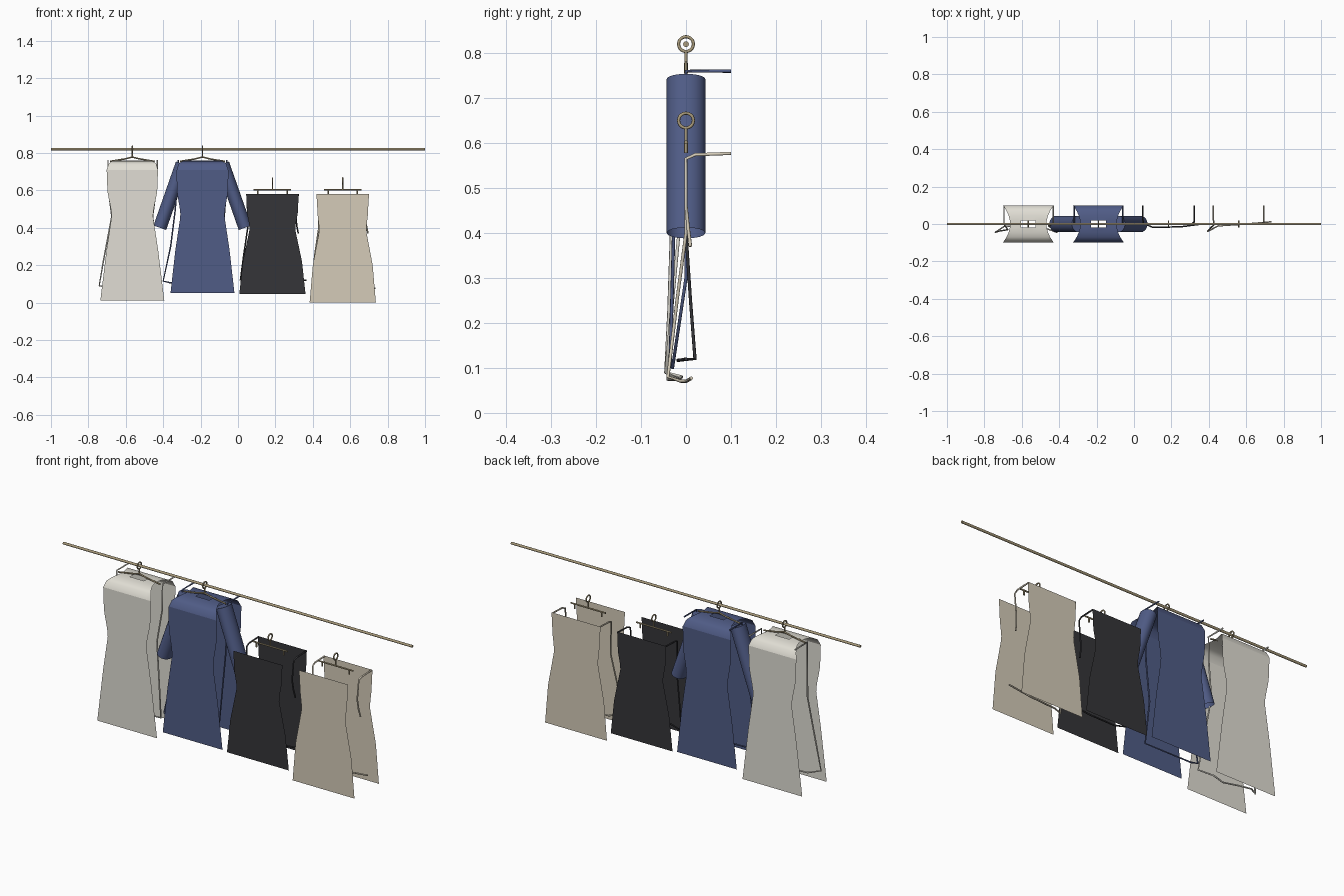
import bpy, bmesh, math
from mathutils import Vector

if "Cube" in bpy.data.objects:
    bpy.data.objects.remove(bpy.data.objects["Cube"])


def material(name, rgb):
    m = bpy.data.materials.new(name)
    m.diffuse_color = (*rgb, 1)
    m.use_nodes = True
    m.node_tree.nodes["Principled BSDF"].inputs["Base Color"].default_value = m.diffuse_color
    return m


CREAM = material("cream_cloth", (0.75, 0.73, 0.66))
BLUE = material("blue_cloth", (0.08, 0.107, 0.24))
BLACK = material("black_cloth", (0.035, 0.035, 0.04))
BEIGE = material("beige_cloth", (0.66, 0.60, 0.48))
WOOD = material("rail_metal", (0.40, 0.33, 0.20))


def make(name, bm, mat, smooth=False):
    me = bpy.data.meshes.new(name)
    bm.to_mesh(me)
    bm.free()
    me.materials.append(mat)
    for p in me.polygons:
        p.use_smooth = smooth
    ob = bpy.data.objects.new(name, me)
    bpy.context.collection.objects.link(ob)
    return ob


def tube(name, pts, r, mat, spline='POLY', cyclic=False, res=2):
    cu = bpy.data.curves.new(name, 'CURVE')
    cu.dimensions = '3D'
    cu.bevel_depth = r
    cu.bevel_resolution = res
    cu.use_fill_caps = True
    s = cu.splines.new(spline)
    s.points.add(len(pts) - 1)
    for p, co in zip(s.points, pts):
        p.co = (*co, 1)
    s.use_cyclic_u = cyclic
    cu.materials.append(mat)
    ob = bpy.data.objects.new(name, cu)
    bpy.context.collection.objects.link(ob)
    return ob


def width_at(profile, z):
    # smooth interpolation of (z, half width) from top to hem
    for (z0, w0), (z1, w1) in zip(profile, profile[1:]):
        if z >= z1:
            t = (z0 - z) / (z0 - z1)
            t = t * t * (3 - 2 * t) if w1 < w0 or t < 0 else t
            return w0 + (w1 - w0) * t
    return profile[-1][1]


def panel(name, cx, y, profile, mat, steps=28):
    # one flat cloth sheet
    bm = bmesh.new()
    top, hem = profile[0][0], profile[-1][0]
    rows = []
    for i in range(steps + 1):
        z = top + (hem - top) * i / steps
        w = width_at(profile, z)
        rows.append([bm.verts.new((cx + s * w, y, z)) for s in (-1, 1)])
    for a, b in zip(rows, rows[1:]):
        bm.faces.new((a[0], b[0], b[1], a[1]))
    return make(name, bm, mat)


def shoulder_cap(name, cx, mat, edge_z, n=10):
    # curved yoke joining both sheets, narrow on the ridge, with a neck opening
    half = [(0, .758), (.02, .759), (.045, .757), (.07, .751), (.088, .740), (.1, edge_z)]
    prof = [(-y, z) for y, z in half[:0:-1]] + half
    bm = bmesh.new()
    rows = []
    for y, z in prof:
        w = .097 + .04 * (y / .1) ** 2
        rows.append([bm.verts.new((cx + w * (2 * i / n - 1), y, z)) for i in range(n + 1)])
    for a, b in zip(rows, rows[1:]):
        for i in range(n):
            q = (a[i], a[i + 1], b[i + 1], b[i])
            mid = sum((v.co for v in q), Vector()) / 4
            if abs(mid.x - cx) < .04 and abs(mid.y) < .02:
                continue
            bm.faces.new(q)
    return make(name, bm, mat, True)


def sleeve(name, cx, side, mat):
    # open slanted tube
    top, end = Vector((cx + side * .108, 0, .742)), Vector((cx + side * .228, 0, .40))
    d = (end - top).normalized()
    u = Vector((0, 1, 0)).cross(d)
    bm = bmesh.new()
    n = 24
    rings = []
    for c in (top, end):
        rings.append([bm.verts.new(c + u * .036 * math.cos(a) + Vector((0, .043 * math.sin(a), 0)))
                      for a in (2 * math.pi * k / n for k in range(n))])
    for k in range(n):
        j = (k + 1) % n
        bm.faces.new((rings[0][k], rings[0][j], rings[1][j], rings[1][k]))
    bm.faces.new(rings[0])
    ob = make(name, bm, mat, True)
    ob.data.polygons[-1].use_smooth = False


def hanger(name, cx, ring_z, clip):
    ring = [(cx, .0165 * math.cos(a), ring_z + .0165 * math.sin(a))
            for a in (2 * math.pi * k / 20 for k in range(20))]
    tube(name + "_ring", ring, .0035, WOOD, cyclic=True)
    low = ring_z - .05 if clip else ring_z - .045
    tube(name + "_stem", [(cx, 0, ring_z - .015), (cx, 0, low)], .0035, WOOD)
    if clip:
        tube(name + "_bar", [(cx - .1, 0, .602), (cx + .1, 0, .602)], .004, WOOD)
        for s in (-1, 1):
            tube(name + "_clip", [(cx + s * .078, 0, .603), (cx + s * .078, 0, .578)], .004, WOOD)
    else:
        tube(name + "_arms", [(cx - .12, 0, .755), (cx - .04, 0, .768), (cx, 0, .778),
                              (cx + .04, 0, .768), (cx + .12, 0, .755)], .004, WOOD)


# hanging rail
tube("rail", [(-1, 0, .82), (1, 0, .82)], .0065, WOOD, res=3)

# centre, name, cloth, (z, half width) profile
garments = [
    (-.565, "cream_dress", CREAM, [(.71, .137), (.62, .134), (.46, .111), (.28, .138), (.01, .171)]),
    (-.19, "blue_dress", BLUE, [(.71, .139), (.62, .137), (.46, .118), (.28, .145), (.05, .171)]),
    (.184, "black_skirt", BLACK, [(.58, .140), (.50, .137), (.39, .122), (.22, .158), (.045, .177)]),
    (.56, "beige_skirt", BEIGE, [(.58, .140), (.50, .136), (.38, .126), (.20, .160), (.0, .177)]),
]
for cx, name, mat, prof in garments:
    dress = "dress" in name
    for tag, y in (("front", -.1), ("back", .1)):
        panel(f"{name}_{tag}", cx, y, prof, mat)
    hanger(name + "_hanger", cx, .82 if dress else .65, not dress)
    if dress:
        shoulder_cap(name + "_shoulders", cx, mat, prof[0][0])
for s in (-1, 1):
    sleeve("blue_dress_sleeve", -.19, s, BLUE)

# thin side cords: from the back corner forward, down the sides and along the hem
R = .004
tube("cream_dress_cord", [(-.432, .1, .76), (-.432, 0, .76), (-.435, 0, .62), (-.457, -.01, .46), (-.43, -.03, .25),
                          (-.41, -.045, .09), (-.48, -.02, .075), (-.55, -.04, .075), (-.63, -.015, .075),
                          (-.69, -.01, .08), (-.742, -.045, .09), (-.72, -.038, .22), (-.675, -.03, .46),
                          (-.695, 0, .62), (-.695, 0, .76), (-.695, .1, .76)], R, CREAM, res=1)
tube("blue_dress_cord", [(-.06, .1, .76), (-.06, 0, .76), (-.07, 0, .5), (-.09, 0, .3), (-.09, -.03, .10),
                         (-.36, -.035, .105), (-.40, -.035, .115), (-.36, -.03, .3), (-.335, -.025, .5),
                         (-.32, 0, .76), (-.32, .1, .76)], R, BLUE, res=1)
tube("black_skirt_cord", [(.048, .1, .577), (.048, .02, .574), (.05, 0, .565), (.052, 0, .4), (.03, .01, .25),
                          (.012, .02, .12), (.1, -.018, .117), (.25, -.015, .117), (.365, 0, .12)], R, BLACK, res=1)
tube("beige_skirt_cord", [(.425, .1, .577), (.425, .02, .574), (.428, 0, .565), (.432, 0, .4), (.41, -.02, .25),
                          (.393, -.04, .08), (.45, -.01, .07), (.6, .0, .07), (.735, .012, .077)], R, BEIGE, res=1)
for x, mat, nm in ((.322, BLACK, "black"), (.695, BEIGE, "beige")):
    tube(nm + "_skirt_side_cord", [(x, .1, .577), (x, .02, .574), (x - .003, 0, .565), (x - .012, 0, .46),
                                   (x - .008, .005, .41), (x, .01, .37)], R, mat, res=1)
